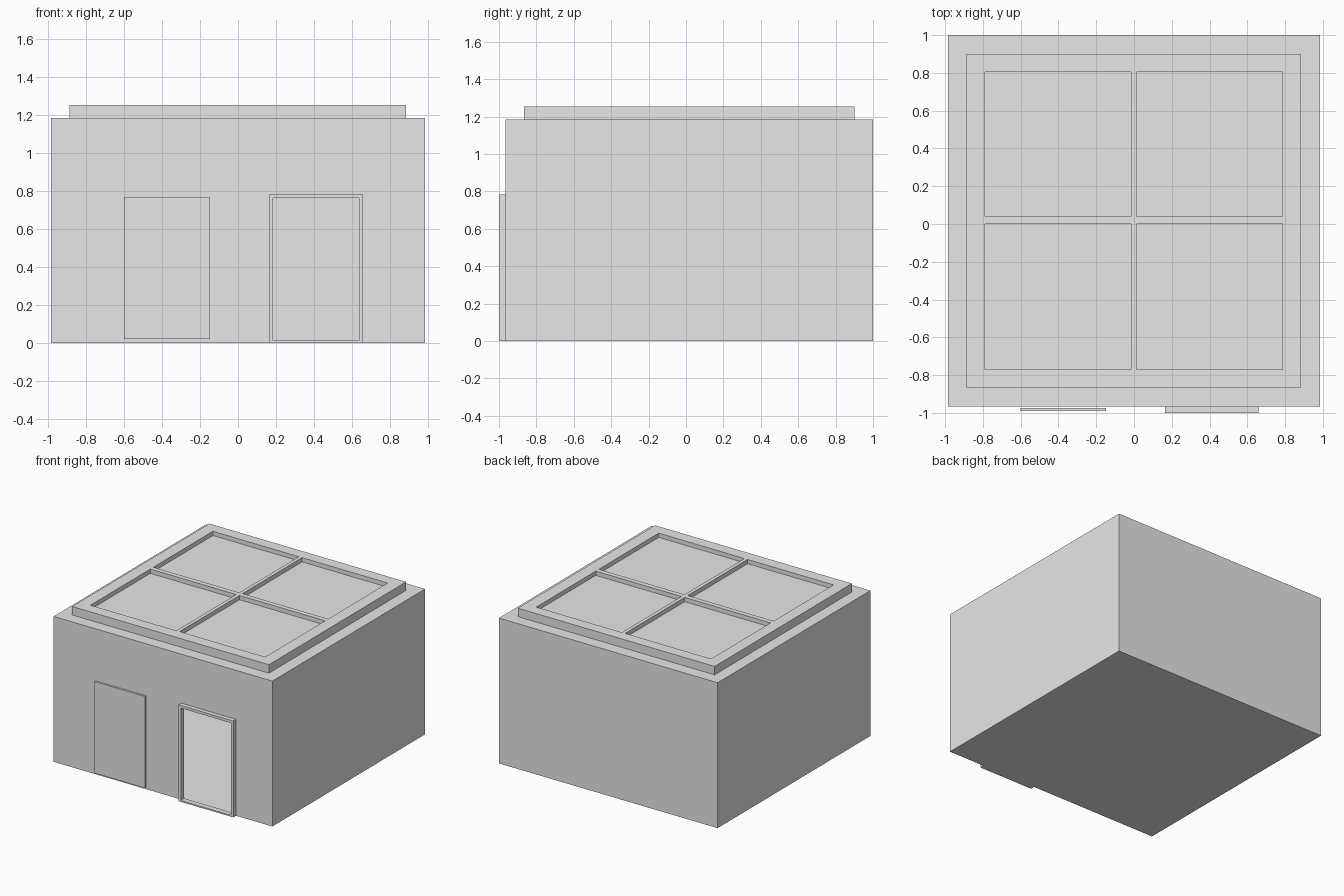
import bpy
import bmesh
from mathutils import Vector

cube = bpy.data.objects.get("Cube")
if cube:
    bpy.data.objects.remove(cube, do_unlink=True)

grey = bpy.data.materials.new("plain grey")
grey.use_nodes = True
colour = (0.8, 0.8, 0.8, 1)
grey.diffuse_color = colour
grey.node_tree.nodes["Principled BSDF"].inputs["Base Color"].default_value = colour


def box_mesh(low, high):
    """Box between two opposite corners."""
    low, high = Vector(low), Vector(high)
    bm = bmesh.new()
    bmesh.ops.create_cube(bm, size=1)
    for v in bm.verts:
        v.co = (low + high) / 2 + v.co * (high - low)
    return bm


def split_side(bm, normal, cuts):
    """Cut only the side facing normal, at (axis, position) planes."""
    for axis, position in cuts:
        faces = [f for f in bm.faces if f.normal.dot(Vector(normal)) > 0.9]
        edges = {e for f in faces for e in f.edges}
        verts = {v for f in faces for v in f.verts}
        point, direction = Vector(), Vector()
        point[axis], direction[axis] = position, 1
        bmesh.ops.bisect_plane(bm, geom=[*faces, *edges, *verts],
                               plane_co=point, plane_no=direction)
        bm.normal_update()
    return [f for f in bm.faces if f.normal.dot(Vector(normal)) > 0.9]


def finish(name, bm):
    bmesh.ops.recalc_face_normals(bm, faces=bm.faces)
    mesh = bpy.data.meshes.new(name)
    bm.to_mesh(mesh)
    bm.free()
    mesh.materials.append(grey)
    obj = bpy.data.objects.new(name, mesh)
    bpy.context.collection.objects.link(obj)
    return obj


left, right, sill, head = 0.185, 0.637, 0.012, 0.763
front = -0.965

# Hollow building shell with an open doorway
bm = box_mesh((-0.985, front, 0), (0.985, 1, 1.184))
wall = split_side(bm, (0, -1, 0), [(0, left), (0, right), (2, sill), (2, head)])
opening = []
for f in wall:
    c = f.calc_center_median()
    if left < c.x < right and sill < c.z < head:
        opening.append(f)
bmesh.ops.delete(bm, geom=opening, context="FACES")
shell = finish("building_shell", bm)
thickness = shell.modifiers.new("wall thickness", "SOLIDIFY")
thickness.thickness = 0.008
thickness.offset = -1

# Raised roof with four sunken panes
bm = box_mesh((-0.888, -0.866, 1.184), (0.885, 0.9, 1.253))
columns = [(-0.79, -0.016), (0.013, 0.785)]
rows = [(-0.77, 0), (0.04, 0.806)]
cuts = [(0, x) for pair in columns for x in pair]
cuts += [(1, y) for pair in rows for y in pair]
panes = []
for f in split_side(bm, (0, 0, 1), cuts):
    c = f.calc_center_median()
    if any(a < c.x < b for a, b in columns) and any(a < c.y < b for a, b in rows):
        panes.append(f)
result = bmesh.ops.extrude_face_region(bm, geom=panes)
verts = [g for g in result["geom"] if isinstance(g, bmesh.types.BMVert)]
bmesh.ops.translate(bm, verts=verts, vec=(0, 0, -0.035))
bmesh.ops.delete(bm, geom=[f for f in panes if f.is_valid], context="FACES")
finish("roof_frame", bm)

# Door frame around the opening
bm = box_mesh((0.165, -1, 0), (0.658, front, 0.785))
face = split_side(bm, (0, -1, 0), [(0, left), (0, right), (2, sill), (2, head)])
back = [f for f in bm.faces if f.normal.y > 0.9]
hole = [f for f in face if left < f.calc_center_median().x < right
        and sill < f.calc_center_median().z < head]
result = bmesh.ops.extrude_face_region(bm, geom=hole)
verts = [g for g in result["geom"] if isinstance(g, bmesh.types.BMVert)]
bmesh.ops.translate(bm, verts=verts, vec=(0, front + 1, 0))
pane = [g for g in result["geom"] if isinstance(g, bmesh.types.BMFace)]
bmesh.ops.delete(bm, geom=[f for f in {*hole, *pane, *back} if f.is_valid],
                 context="FACES")
finish("door_frame", bm)

# Sliding door, pushed aside along the wall
finish("sliding_door", box_mesh((-0.6, -0.989, 0.02), (-0.147, -0.973, 0.765)))
